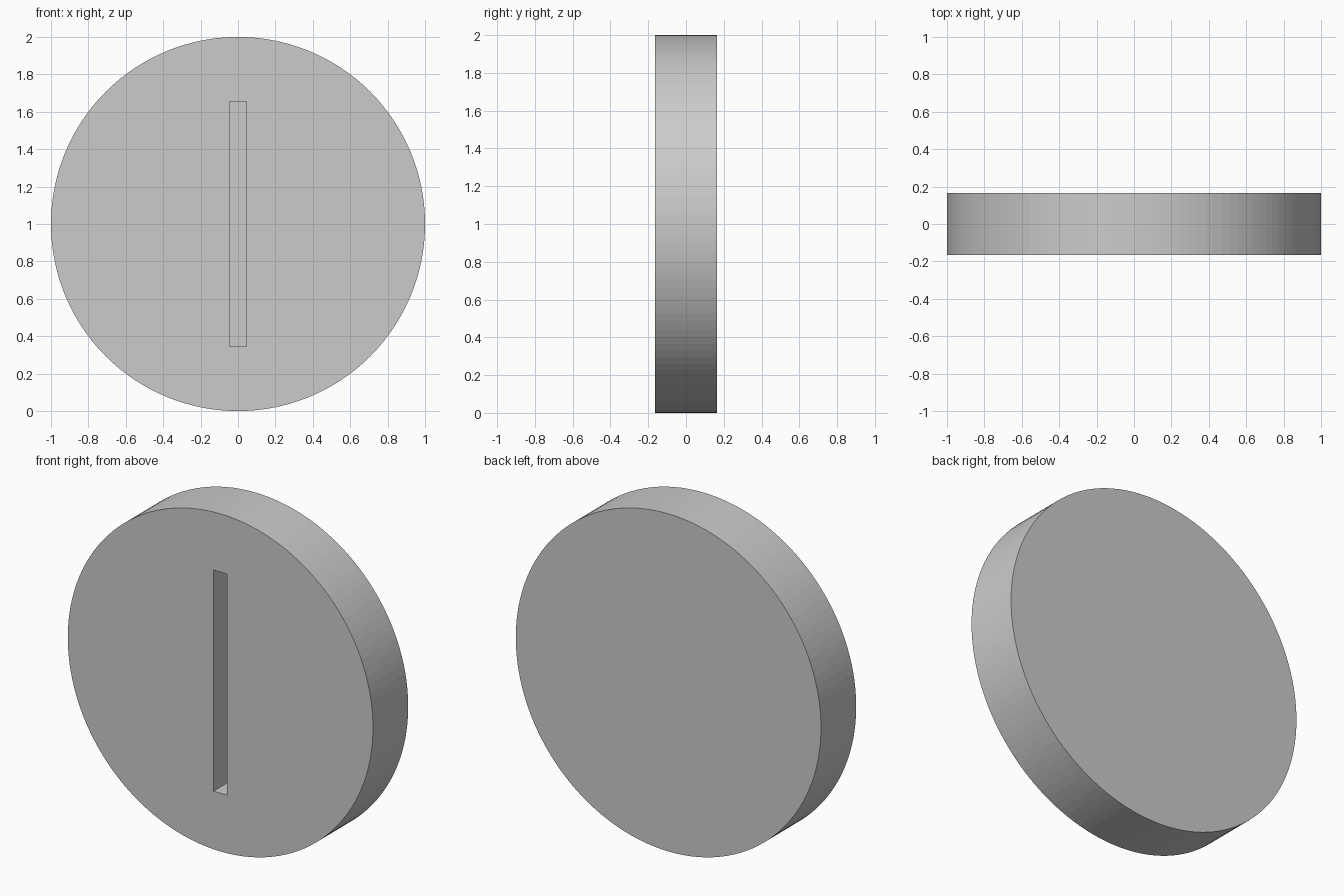
import bpy
import math

if "Cube" in bpy.data.objects:
    bpy.data.objects.remove(bpy.data.objects["Cube"])

# Thick round disc standing on its rim, faces towards -y and +y
bpy.ops.mesh.primitive_cylinder_add(vertices=128, radius=1.0, depth=0.33,
                                    location=(0, 0, 1), rotation=(math.pi / 2, 0, 0))
disc = bpy.context.object
disc.name = "slotted_disc"

# Blind vertical slot cut into the front face
SLOT_DEPTH = 0.2
bpy.ops.mesh.primitive_cube_add(size=1, location=(0, -0.165, 1))
cutter = bpy.context.object
cutter.name = "slot_cutter"
cutter.scale = (0.09, 2 * SLOT_DEPTH, 1.31)

cut = disc.modifiers.new("slot", 'BOOLEAN')
cut.operation = 'DIFFERENCE'
cut.solver = 'EXACT'
cut.object = cutter
bpy.context.view_layer.objects.active = disc
bpy.ops.object.modifier_apply(modifier=cut.name)
bpy.data.objects.remove(cutter, do_unlink=True)
